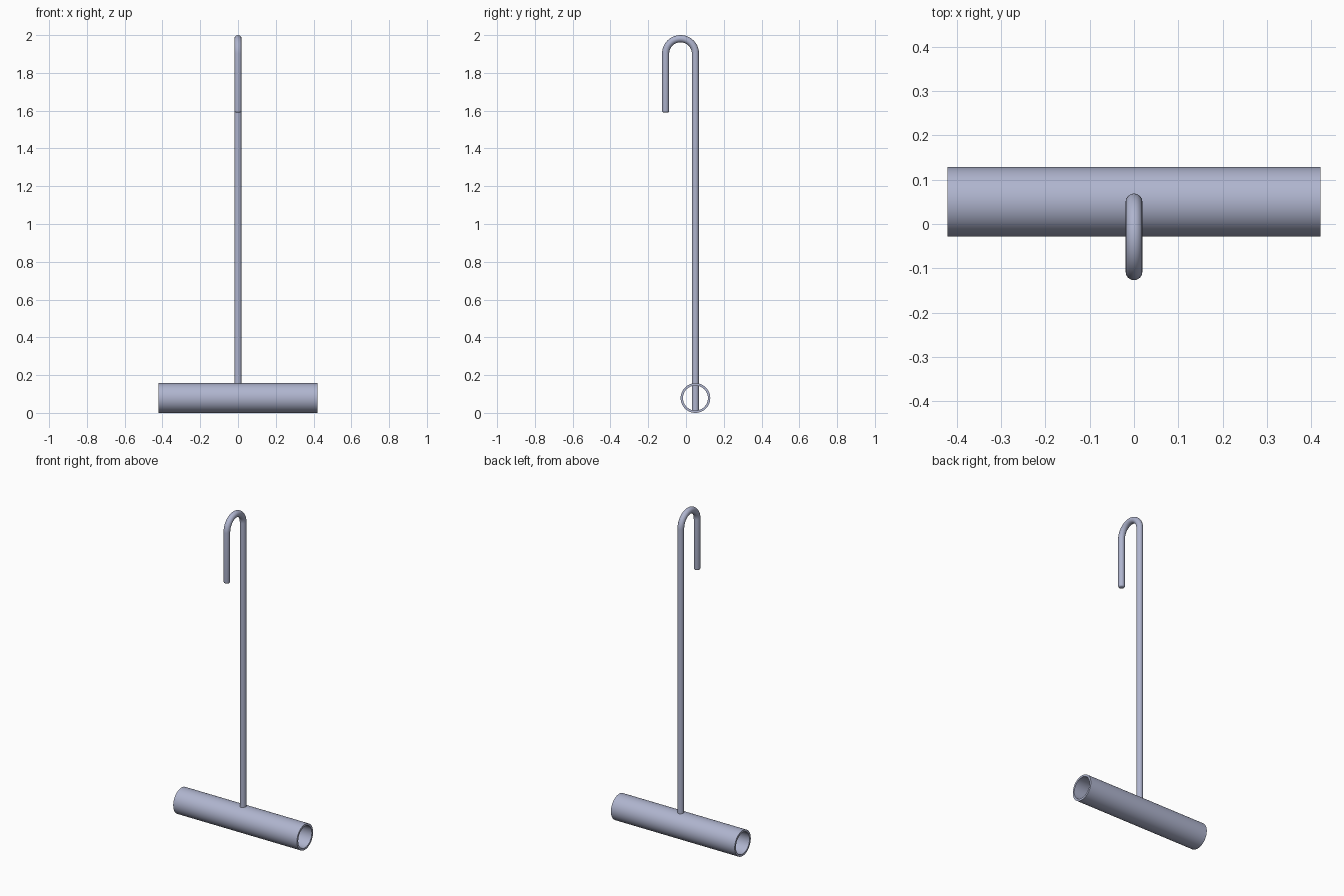
import bpy, bmesh, math

if "Cube" in bpy.data.objects:
    bpy.data.objects.remove(bpy.data.objects["Cube"])

metal = bpy.data.materials.new("blue_grey_metal")
metal.diffuse_color = (0.43, 0.46, 0.62, 1)
metal.use_nodes = True
metal.node_tree.nodes["Principled BSDF"].inputs["Base Color"].default_value = metal.diffuse_color

TUBE_R, TUBE_IN, HALF = 0.0785, 0.066, 0.421   # crossbar radii and half length
BAR_Y = 0.05
ROD_R, BEND_R = 0.019, 0.079                   # rod radius, hook centreline radius


def finish(ob):
    ob.data.materials.clear()
    ob.data.materials.append(metal)
    bpy.ops.object.select_all(action='DESELECT')
    ob.select_set(True)
    bpy.context.view_layer.objects.active = ob
    bpy.ops.object.shade_smooth_by_angle(angle=math.radians(35))


# Hollow crossbar: rectangular wall section revolved round the x axis
bm = bmesh.new()
section = [(-HALF, TUBE_IN), (HALF, TUBE_IN), (HALF, TUBE_R), (-HALF, TUBE_R)]
N = 64
rings = []
for i in range(N):
    a = 2 * math.pi * i / N
    rings.append([bm.verts.new((x, BAR_Y + r * math.cos(a), TUBE_R + r * math.sin(a)))
                  for x, r in section])
for i in range(N):
    p, q = rings[i], rings[(i + 1) % N]
    for j in range(4):
        k = (j + 1) % 4
        bm.faces.new((p[j], p[k], q[k], q[j]))
bmesh.ops.recalc_face_normals(bm, faces=bm.faces)
mesh = bpy.data.meshes.new("crossbar_tube")
bm.to_mesh(mesh)
bm.free()
bar = bpy.data.objects.new("crossbar_tube", mesh)
bpy.context.collection.objects.link(bar)
finish(bar)

# Hooked rod: (y, z, radius) path from the tube floor, over the bend, to the tip
top = 2 - ROD_R - BEND_R
tip = 1.59
path = [(BAR_Y, 0.008, ROD_R)]
for i in range(33):
    a = math.pi * i / 32
    path.append((BAR_Y - BEND_R + BEND_R * math.cos(a), top + BEND_R * math.sin(a), ROD_R))
# Rounded edge at the tip
fillet = 0.01
for i in range(6):
    a = math.pi / 2 * i / 5
    path.append((BAR_Y - 2 * BEND_R, tip + fillet * (1 - math.sin(a)),
                 ROD_R - fillet * (1 - math.cos(a))))

curve = bpy.data.curves.new("hooked_rod", 'CURVE')
curve.dimensions = '3D'
curve.bevel_depth = 1.0
curve.bevel_resolution = 6
curve.use_fill_caps = True
spline = curve.splines.new('POLY')
spline.points.add(len(path) - 1)
for pt, (y, z, r) in zip(spline.points, path):
    pt.co = (0, y, z, 1)
    pt.radius = r
rod = bpy.data.objects.new("hooked_rod", curve)
bpy.context.collection.objects.link(rod)
bpy.ops.object.select_all(action='DESELECT')
rod.select_set(True)
bpy.context.view_layer.objects.active = rod
bpy.ops.object.convert(target='MESH')
finish(bpy.context.view_layer.objects.active)
